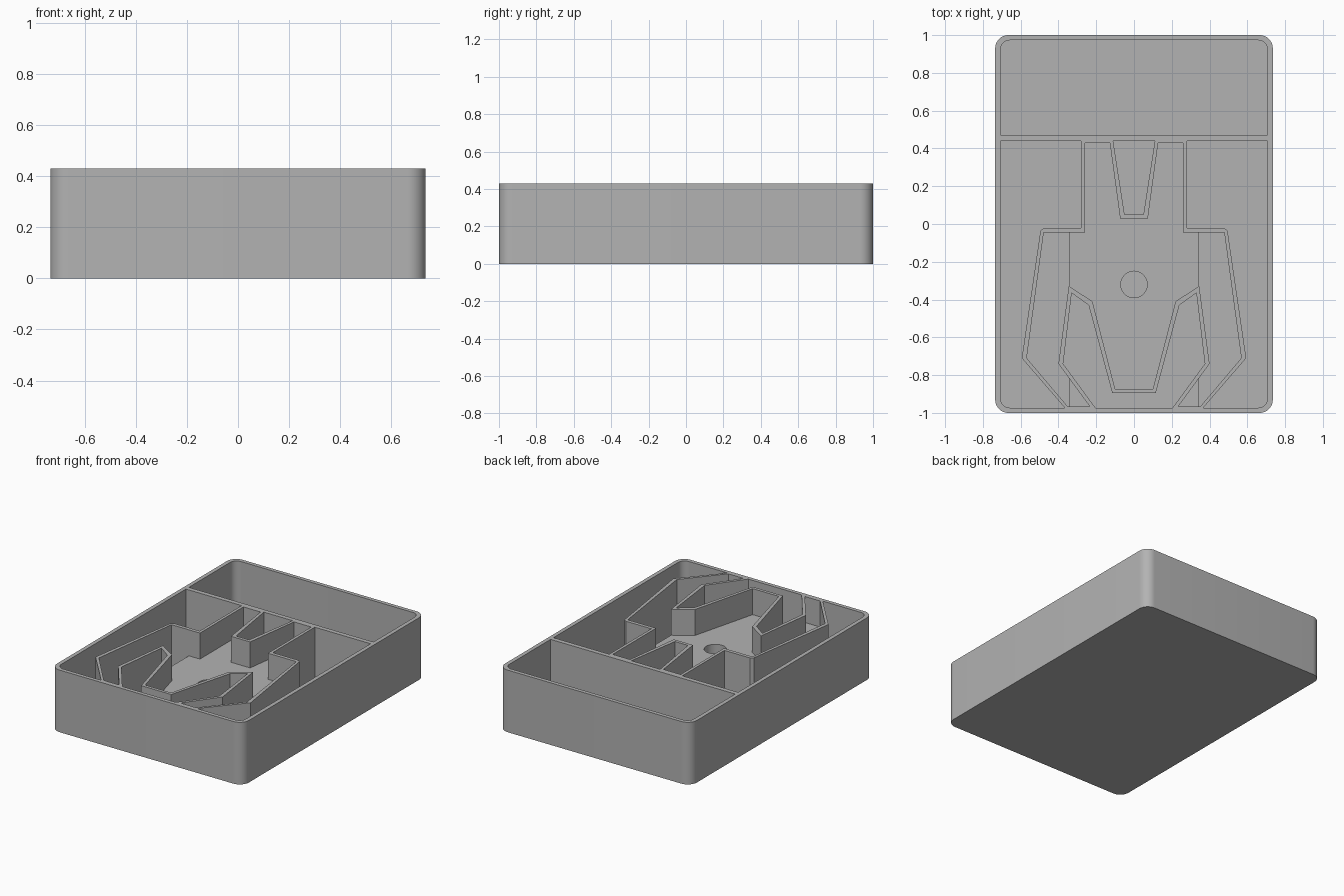
import bpy, bmesh
from math import sin, cos, pi, radians

cube = bpy.data.objects.get("Cube")
if cube:
    bpy.data.objects.remove(cube, do_unlink=True)

HEIGHT, FLOOR, DECK, OVER = 0.43, 0.03, 0.25, 0.6

grey = bpy.data.materials.new("plain_grey")
grey.use_nodes = True
grey.diffuse_color = (0.45, 0.45, 0.45, 1)
grey.node_tree.nodes["Principled BSDF"].inputs["Base Color"].default_value = (0.45, 0.45, 0.45, 1)


def prism(name, outline, z0, z1):
    """Extrude a flat outline upwards into a solid."""
    bm = bmesh.new()
    face = bm.faces.new([bm.verts.new((x, y, z0)) for x, y in outline])
    top = bmesh.ops.extrude_face_region(bm, geom=[face])["geom"]
    bmesh.ops.translate(bm, vec=(0, 0, z1 - z0),
                        verts=[g for g in top if isinstance(g, bmesh.types.BMVert)])
    bmesh.ops.recalc_face_normals(bm, faces=bm.faces)
    mesh = bpy.data.meshes.new(name)
    bm.to_mesh(mesh)
    bm.free()
    mesh.materials.append(grey)
    obj = bpy.data.objects.new(name, mesh)
    bpy.context.collection.objects.link(obj)
    return obj


def rounded(hx, y0, y1, r_front, r_back):
    """Rectangle outline with rounded front and back corners."""
    pts = []
    corners = ((hx, y1, r_back, 1, 1), (-hx, y1, r_back, -1, 1),
               (-hx, y0, r_front, -1, -1), (hx, y0, r_front, 1, -1))
    for i, (x, y, r, sx, sy) in enumerate(corners):
        if not r:
            pts.append((x, y))
            continue
        for k in range(11):
            a = (i + k / 10) * pi / 2
            pts.append((x - sx * r + r * cos(a), y - sy * r + r * sin(a)))
    return pts


def mirrored(half):
    """Complete a right-half outline across x = 0."""
    return half + [(-x, y) for x, y in reversed(half)]


def cut(target, cutter):
    """Subtract one solid from another and discard the cutter."""
    mod = target.modifiers.new("cut", "BOOLEAN")
    mod.operation, mod.solver, mod.object = "DIFFERENCE", "EXACT", cutter
    bpy.context.view_layer.update()
    result = bpy.data.meshes.new_from_object(
        target.evaluated_get(bpy.context.evaluated_depsgraph_get()))
    target.modifiers.clear()
    target.data = result
    bpy.data.objects.remove(cutter, do_unlink=True)


# Solid block with rounded vertical corners
tray = prism("storage_tray", rounded(0.735, -1, 1, 0.07, 0.07), 0, HEIGHT)

# Rear compartment
cut(tray, prism("rear_space", rounded(0.707, 0.472, 0.973, 0, 0.05), FLOOR, OVER))

# Front compartments: the space left around the walls of the shaped pocket
front_space = prism("front_space", rounded(0.707, -0.973, 0.44, 0.05, 0), FLOOR, OVER)
walls = mirrored([(0.05, 0.05), (0.135, 0.6), (0.28, 0.6), (0.28, -0.02), (0.475, -0.02),
                  (0.495, -0.035), (0.594, -0.71), (0.3, -1.05), (0.148, -1.05),
                  (0.375, -0.74), (0.33, -0.365), (0.24, -0.43), (0.115, -0.895)])
cut(front_space, prism("pocket_walls", walls, -0.1, 0.8))
cut(tray, front_space)

# Shaped pocket: deep side channels, raised central deck with a round hole
pocket = prism("pocket_space", mirrored(
    [(0.073, 0.028), (0.128, 0.43), (0.26, 0.43), (0.26, -0.045), (0.478, -0.045),
     (0.568, -0.71), (0.352, -0.965), (0.235, -0.965), (0.4, -0.74), (0.345, -0.328),
     (0.22, -0.41), (0.1, -0.873)]), FLOOR, OVER)
deck = prism("deck", rounded(0.345, -1.1, 0.6, 0, 0), -0.1, DECK)
circle = [(0.07 * cos(k * pi / 24), -0.32 + 0.07 * sin(k * pi / 24)) for k in range(48)]
cut(deck, prism("deck_hole", circle, -0.2, OVER))
cut(pocket, deck)
cut(tray, pocket)

# Smooth rounded corners, crisp edges
bpy.ops.object.select_all(action="DESELECT")
tray.select_set(True)
bpy.context.view_layer.objects.active = tray
bpy.ops.object.shade_smooth_by_angle(angle=radians(30))
